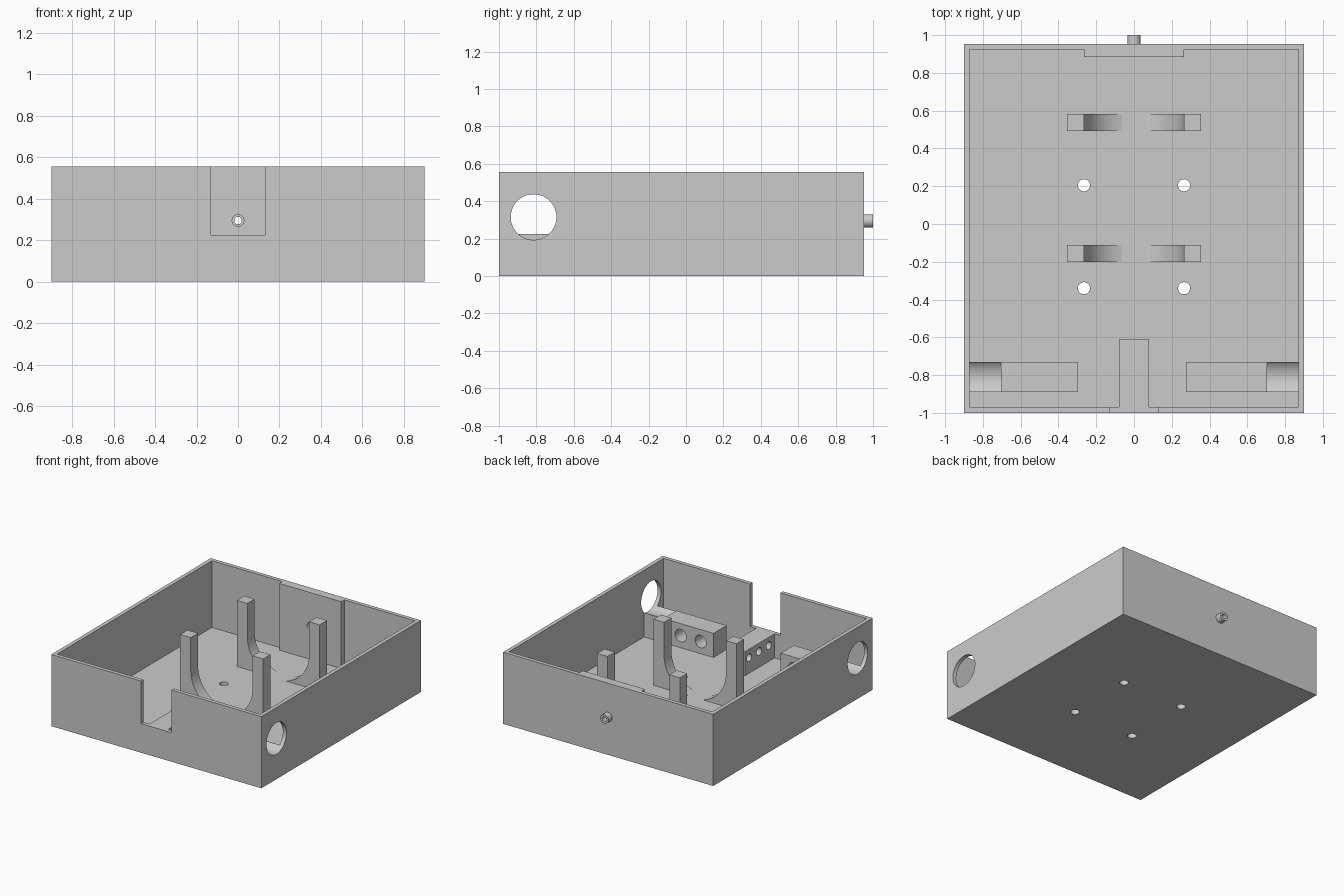
import bpy, bmesh, math
from mathutils import Matrix, Vector

cube = bpy.data.objects.get("Cube")
if cube:
    bpy.data.objects.remove(cube, do_unlink=True)

grey = bpy.data.materials.new("light_grey")
grey.use_nodes = True
GREY = (0.6, 0.6, 0.6, 1)
grey.diffuse_color = GREY
grey.node_tree.nodes["Principled BSDF"].inputs["Base Color"].default_value = GREY

FLOOR, TOP = 0.038, 0.555
BACK, WALL = 0.953, 0.03
LEDGE = 0.225           # height of blocks and notch sill
BORE_Z = 0.295          # height of cradle axis and spout


def make(name, bm):
    bmesh.ops.recalc_face_normals(bm, faces=bm.faces)
    mesh = bpy.data.meshes.new(name)
    bm.to_mesh(mesh)
    bm.free()
    mesh.materials.append(grey)
    obj = bpy.data.objects.new(name, mesh)
    bpy.context.collection.objects.link(obj)
    return obj


def box(name, x, y, z):
    bm = bmesh.new()
    bmesh.ops.create_cube(bm, size=1)
    for v in bm.verts:
        v.co = Vector(r[0] if c < 0 else r[1] for c, r in zip(v.co, (x, y, z)))
    return make(name, bm)


def rod(name, axis, centre, radius, length, sides=48):
    turn = {"X": Matrix.Rotation(math.pi / 2, 4, "Y"),
            "Y": Matrix.Rotation(math.pi / 2, 4, "X"),
            "Z": Matrix.Identity(4)}[axis]
    bm = bmesh.new()
    bmesh.ops.create_cone(bm, cap_ends=True, segments=sides, radius1=radius,
                          radius2=radius, depth=length,
                          matrix=Matrix.Translation(centre) @ turn)
    return make(name, bm)


def select_only(obj):
    bpy.ops.object.select_all(action="DESELECT")
    obj.select_set(True)
    bpy.context.view_layer.objects.active = obj


def cut(obj, *cutters):
    select_only(obj)
    for cutter in cutters:
        cutter.hide_render = True
        mod = obj.modifiers.new("cut", "BOOLEAN")
        mod.operation, mod.solver, mod.object = "DIFFERENCE", "EXACT", cutter
        bpy.ops.object.modifier_apply(modifier=mod.name)
        bpy.data.objects.remove(cutter, do_unlink=True)


def finish(obj):
    select_only(obj)
    bpy.ops.object.shade_smooth_by_angle(angle=math.radians(30))


def side_port(s):
    # round side opening, continuing into the block behind it
    return rod("port_cutter", "X", (s * 0.855, -0.815, 0.315), 0.122, 0.3, 64)


# Open case: cavity, front notch, side ports, spout bore and floor holes
case = box("case", (-0.9, 0.9), (-1, BACK), (0, TOP))
cut(case,
    box("cavity", (-0.87, 0.87), (-0.97, BACK - WALL), (FLOOR, 1)),
    box("notch", (-0.13, 0.13), (-1.1, -0.9), (LEDGE, 1)),
    side_port(1), side_port(-1),
    rod("bore", "Y", (0, BACK, BORE_Z), 0.018, 0.2),
    *[rod("floor_hole", "Z", (x, y, 0), 0.032, 0.3)
      for x in (-0.265, 0.265) for y in (-0.34, 0.205)])
finish(case)

# Thickened pad inside the back wall
pad = box("back_pad", (-0.265, 0.265), (0.885, BACK - WALL), (FLOOR, TOP))
cut(pad, rod("pad_bore", "Y", (0, 0.9, BORE_Z), 0.028, 0.2))
finish(pad)

# Hollow spout on the back
spout = rod("spout", "Y", (0, (BACK + 1) / 2, BORE_Z), 0.035, 1 - BACK)
cut(spout, rod("spout_bore", "Y", (0, 1, BORE_Z), 0.018, 0.3))
finish(spout)

# Side blocks with three cross holes and a saddle under each port
for side, s, inner in (("left", 1, 0.275), ("right", -1, 0.3)):
    block = box(side + "_block", sorted((s * inner, s * 0.87)),
                (-0.89, -0.73), (FLOOR, LEDGE))
    cut(block, side_port(s),
        *[rod("cross_hole", "Y", (s * (inner + 0.111 + 0.171 * i), -0.81, 0.132),
              0.048, 0.4) for i in range(3)])
    finish(block)

# Middle block under the notch with three cross holes
middle = box("middle_block", (-0.08, 0.08), (-0.97, -0.61), (FLOOR, LEDGE))
cut(middle, *[rod("cross_hole", "X", (0, -0.78 + 0.12 * i, 0.16), 0.03, 0.4)
              for i in (-1, 0, 1)])
finish(middle)

# Cradles: mirrored posts curving into the floor
R = 0.265
end = math.acos((BORE_Z - FLOOR) / R)
arc = [math.pi / 2 + (end - math.pi / 2) * i / 20 for i in range(21)]
profile = [(0.355, FLOOR), (0.355, 0.55), (R, 0.55)]
profile += [(R * math.sin(a), BORE_Z - R * math.cos(a)) for a in arc]
for place, y in (("front", -0.2), ("back", 0.492)):
    for side, s in (("left", 1), ("right", -1)):
        bm = bmesh.new()
        face = bm.faces.new([bm.verts.new((s * x, y, z)) for x, z in profile])
        grown = bmesh.ops.extrude_face_region(bm, geom=[face])["geom"]
        bmesh.ops.translate(bm, vec=(0, 0.09, 0),
                            verts=[g for g in grown if isinstance(g, bmesh.types.BMVert)])
        finish(make(f"{place}_cradle_{side}", bm))
